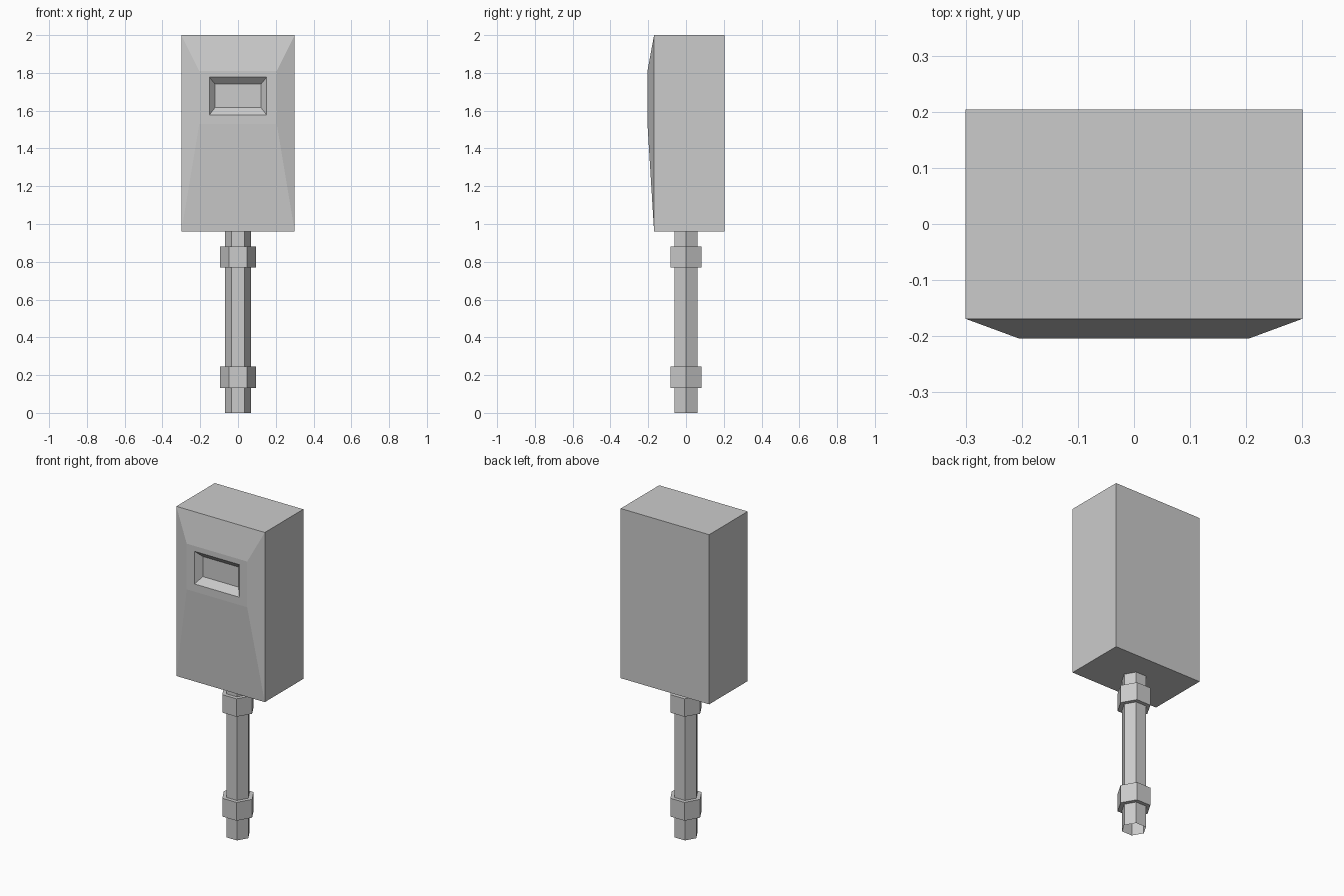
import bpy, bmesh, math

if "Cube" in bpy.data.objects:
    bpy.data.objects.remove(bpy.data.objects["Cube"])


def finish(bm, name):
    bmesh.ops.recalc_face_normals(bm, faces=bm.faces)
    mesh = bpy.data.meshes.new(name)
    bm.to_mesh(mesh)
    bm.free()
    obj = bpy.data.objects.new(name, mesh)
    bpy.context.collection.objects.link(obj)
    return obj


def ring(bm, half_x, y, z0, z1):
    pts = [(-half_x, z0), (half_x, z0), (half_x, z1), (-half_x, z1)]
    return [bm.verts.new((x, y, z)) for x, z in pts]


def bridge(bm, a, b):
    n = len(a)
    for i in range(n):
        j = (i + 1) % n
        bm.faces.new((a[i], a[j], b[j], b[i]))


def hexagon(name, radius, z0, z1, open_bottom=False):
    bm = bmesh.new()
    lo, hi = [[bm.verts.new((radius * math.cos(i * math.pi / 3),
                             radius * math.sin(i * math.pi / 3), z))
               for i in range(6)] for z in (z0, z1)]
    bridge(bm, lo, hi)
    bm.faces.new(hi)
    if not open_bottom:
        bm.faces.new(lo[::-1])
        return finish(bm, name)
    # an open tube: keep the outward winding of the walls
    return finish(bm, name)


# Housing: rectangular rings from back to front, then into the recessed window
bm = bmesh.new()
rings = [ring(bm, *r) for r in (
    (0.30, 0.204, 0.96, 2.00),     # back
    (0.30, -0.169, 0.96, 2.00),    # front rim
    (0.205, -0.204, 1.53, 1.81),   # raised panel
    (0.152, -0.204, 1.577, 1.777), # window edge
    (0.121, -0.168, 1.617, 1.74),  # window floor
)]
for a, b in zip(rings, rings[1:]):
    bridge(bm, a, b)
bm.faces.new(rings[0])
bm.faces.new(rings[-1])
finish(bm, "meter_housing")

# Hexagonal stand pipe, open at the foot, with two collars
hexagon("stand_pipe", 0.07, 0.0, 0.965, open_bottom=True)
for name, z0, z1 in (("lower_collar", 0.133, 0.245), ("upper_collar", 0.77, 0.88)):
    hexagon(name, 0.096, z0, z1)
